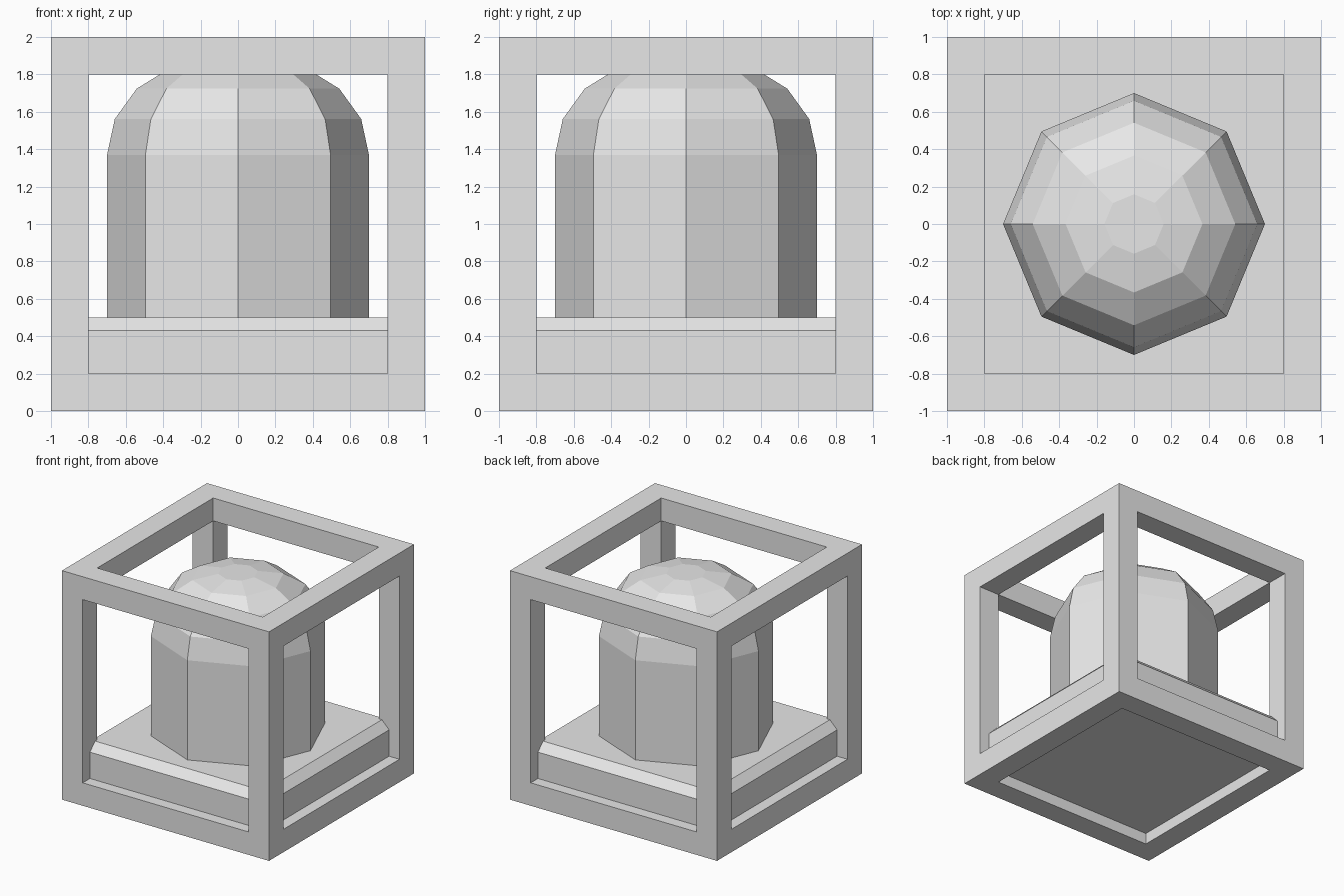
import bpy, bmesh, math
from itertools import product

if "Cube" in bpy.data.objects:
    bpy.data.objects.remove(bpy.data.objects["Cube"])

grey = bpy.data.materials.new("light grey")
grey.diffuse_color = (0.8, 0.8, 0.8, 1)
grey.use_nodes = True
grey.node_tree.nodes["Principled BSDF"].inputs["Base Color"].default_value = grey.diffuse_color


def finish(name, bm, z=0.0):
    """Turn a bmesh into a named, flat-shaded object."""
    bmesh.ops.recalc_face_normals(bm, faces=bm.faces)
    mesh = bpy.data.meshes.new(name)
    bm.to_mesh(mesh)
    bm.free()
    mesh.materials.append(grey)
    obj = bpy.data.objects.new(name, mesh)
    obj.location.z = z
    bpy.context.collection.objects.link(obj)
    return obj


# Open cube frame: twelve square beams joined as one shell, built from a
# 3x3x3 lattice whose cells are solid along the cube's edges
cuts = (-1.0, -0.8, 0.8, 1.0)
solid = {c for c in product(range(3), repeat=3) if sum(i != 1 for i in c) >= 2}
bm = bmesh.new()
for cell in solid:
    for axis, side in product(range(3), (0, 1)):
        neighbour = list(cell)
        neighbour[axis] += 2 * side - 1
        if tuple(neighbour) in solid:
            continue
        u, v = (axis + 1) % 3, (axis + 2) % 3
        corners = []
        for du, dv in ((0, 0), (1, 0), (1, 1), (0, 1)):
            p = list(cell)
            p[axis] += side
            p[u] += du
            p[v] += dv
            corners.append(bm.verts.new([cuts[i] for i in p]))
        bm.faces.new(corners)
bmesh.ops.remove_doubles(bm, verts=bm.verts, dist=1e-4)
bmesh.ops.dissolve_limit(bm, angle_limit=0.01, verts=bm.verts, edges=bm.edges)
finish("cube_frame", bm, z=1.0)

# Base slab with chamfered edges, resting between the lower beams
bm = bmesh.new()
bmesh.ops.create_cube(bm, size=1.0)
bmesh.ops.scale(bm, vec=(1.8, 1.8, 0.4), verts=bm.verts)
slab = finish("base_slab", bm, z=0.3)
chamfer = slab.modifiers.new("chamfer", 'BEVEL')
chamfer.width = 0.07
chamfer.segments = 1

# Eight-sided column whose top rounds over in four steps
SIDES, RADIUS, ROUND = 8, 0.7, 0.5
inset = ROUND / math.cos(math.pi / SIDES)
profile = [(RADIUS, 0.45)]
for i in range(5):
    a = i * math.pi / 8
    profile.append((RADIUS - inset + inset * math.cos(a), 1.37 + ROUND * math.sin(a)))
bm = bmesh.new()
rings = [[bm.verts.new((r * math.cos(k * math.tau / SIDES),
                        r * math.sin(k * math.tau / SIDES), z))
          for k in range(SIDES)] for r, z in profile]
for low, high in zip(rings, rings[1:]):
    for k in range(SIDES):
        n = (k + 1) % SIDES
        bm.faces.new((low[k], low[n], high[n], high[k]))
bm.faces.new(rings[0])
bm.faces.new(rings[-1])
finish("domed_column", bm)
